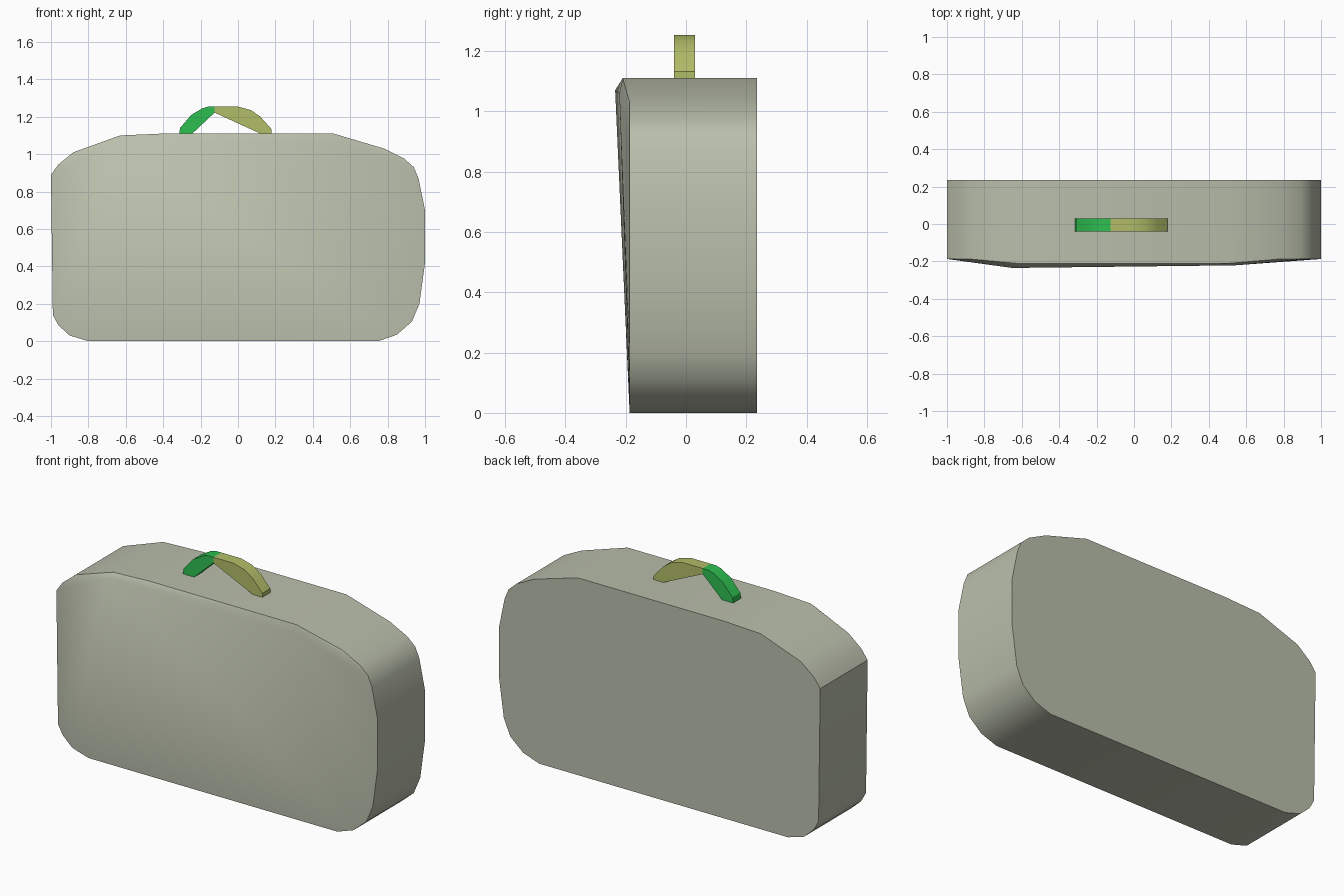
import bpy, bmesh, math

cube = bpy.data.objects.get("Cube")
if cube:
    bpy.data.objects.remove(cube, do_unlink=True)


def material(name, rgb):
    m = bpy.data.materials.new(name)
    m.use_nodes = True
    m.diffuse_color = (*rgb, 1)
    m.node_tree.nodes["Principled BSDF"].inputs["Base Color"].default_value = (*rgb, 1)
    return m


def add_object(name, bm, mat, angle):
    bmesh.ops.recalc_face_normals(bm, faces=bm.faces)
    me = bpy.data.meshes.new(name)
    bm.to_mesh(me)
    bm.free()
    me.materials.append(mat)
    ob = bpy.data.objects.new(name, me)
    bpy.context.collection.objects.link(ob)
    bpy.ops.object.select_all(action='DESELECT')
    ob.select_set(True)
    bpy.context.view_layer.objects.active = ob
    bpy.ops.object.shade_smooth_by_angle(angle=math.radians(angle))
    return ob


def extrude_profile(name, profile, y0, y1, mat):
    """Prism from an x-z profile running from y0 to y1."""
    bm = bmesh.new()
    face = bm.faces.new([bm.verts.new((x, y0, z)) for x, z in profile])
    new = bmesh.ops.extrude_face_region(bm, geom=[face])["geom"]
    for v in new:
        if isinstance(v, bmesh.types.BMVert):
            v.co.y = y1
    return add_object(name, bm, mat, 30)


body_grey = material("grey green", (0.49, 0.52, 0.41))
green = material("bright green", (0.027, 0.52, 0.08))
olive = material("yellow olive", (0.45, 0.51, 0.14))

# Case: rounded slab whose front swells forward toward the top
outline = [(-0.80, 0), (0.75, 0), (0.85, 0.035), (0.93, 0.105), (0.97, 0.20),
           (1.0, 0.42), (1.0, 0.70), (0.965, 0.87), (0.94, 0.93), (0.89, 0.975),
           (0.78, 1.03), (0.51, 1.11), (-0.40, 1.11), (-0.63, 1.10),
           (-0.88, 1.01), (-0.96, 0.945), (-1.0, 0.89), (-0.99, 0.14),
           (-0.96, 0.085), (-0.90, 0.03)]
bm = bmesh.new()
for x, z in outline:
    bm.verts.new((x, 0.235, z))
    bm.verts.new((x, -0.21 if z > 1.05 else -0.187, z))
# Front ridge just below the top edge
for co in ((-0.65, -0.235, 1.07), (0.54, -0.221, 1.06)):
    bm.verts.new(co)
bmesh.ops.convex_hull(bm, input=bm.verts)
bmesh.ops.dissolve_limit(bm, angle_limit=math.radians(0.2),
                         verts=bm.verts, edges=bm.edges)
add_object("case_body", bm, body_grey, 30)

# Handle: two coloured halves of one arch
extrude_profile("handle_right_part",
                [(-0.315, 1.105), (-0.31, 1.14), (-0.25, 1.21), (-0.19, 1.245),
                 (-0.16, 1.254), (-0.125, 1.254), (-0.125, 1.222), (-0.25, 1.105)],
                -0.04, 0.03, green)
extrude_profile("handle_left_part",
                [(-0.125, 1.254), (0.0, 1.254), (0.07, 1.235), (0.12, 1.20),
                 (0.18, 1.133), (0.18, 1.105), (0.13, 1.105), (-0.125, 1.222)],
                -0.04, 0.03, olive)
